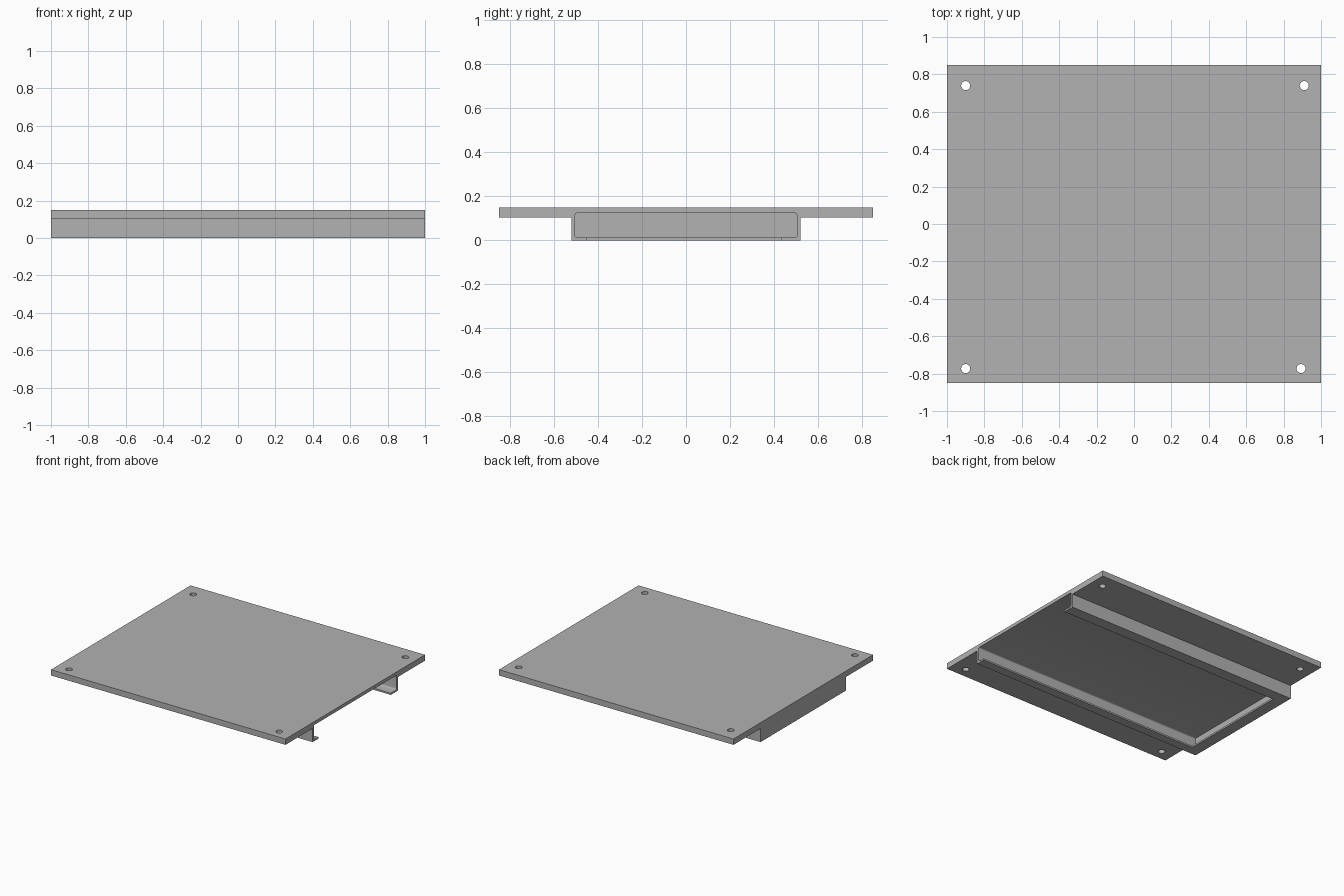
import bpy
import bmesh
from mathutils import Matrix, Vector

cube = bpy.data.objects.get("Cube")
if cube:
    bpy.data.objects.remove(cube, do_unlink=True)

grey = bpy.data.materials.new("plain grey")
grey.use_nodes = True
colour = (0.445, 0.445, 0.445, 1)
grey.diffuse_color = colour
grey.node_tree.nodes["Principled BSDF"].inputs["Base Color"].default_value = colour


def make_object(name, bm):
    bmesh.ops.recalc_face_normals(bm, faces=bm.faces)
    mesh = bpy.data.meshes.new(name)
    bm.to_mesh(mesh)
    bm.free()
    mesh.materials.append(grey)
    obj = bpy.data.objects.new(name, mesh)
    bpy.context.collection.objects.link(obj)
    return obj


def box(name, low, high, round_edges=0):
    low, high = Vector(low), Vector(high)
    bm = bmesh.new()
    bmesh.ops.create_cube(bm, size=1)
    bmesh.ops.scale(bm, vec=high - low, verts=bm.verts)
    bmesh.ops.translate(bm, vec=(low + high) / 2, verts=bm.verts)
    if round_edges:
        # round only the edges running along x
        along = [e for e in bm.edges
                 if abs(e.verts[0].co.x - e.verts[1].co.x) > 0.1]
        bmesh.ops.bevel(bm, geom=along, offset=round_edges, segments=4,
                        profile=0.5, affect='EDGES')
    return make_object(name, bm)


def cut(target, cutter):
    mod = target.modifiers.new("cut", 'BOOLEAN')
    mod.operation = 'DIFFERENCE'
    mod.solver = 'EXACT'
    mod.object = cutter
    bpy.context.view_layer.objects.active = target
    bpy.ops.object.modifier_apply(modifier=mod.name)
    bpy.data.objects.remove(cutter, do_unlink=True)


# Plate with the channel block under it, as one extruded T profile
half = [(0.52, 0), (0.52, 0.105), (0.85, 0.105), (0.85, 0.15)]
profile = half + [(-y, z) for y, z in reversed(half)]
bm = bmesh.new()
face = bm.faces.new([bm.verts.new((-1, y, z)) for y, z in profile])
ext = bmesh.ops.extrude_face_region(bm, geom=[face], use_keep_orig=True)
bmesh.ops.translate(bm, vec=(2, 0, 0),
                    verts=[g for g in ext["geom"] if isinstance(g, bmesh.types.BMVert)])
plate = make_object("mounting_plate", bm)

# Pocket, open at the +x end, and the narrower slot through its floor
cut(plate, box("pocket_cutter", (-0.985, -0.505, 0.013), (1.1, 0.505, 0.124), 0.01))
cut(plate, box("slot_cutter", (-0.91, -0.45, -0.1), (1.1, 0.433, 0.06)))

# Corner screw holes
for x, y in [(-0.9, 0.74), (0.91, 0.74), (-0.9, -0.773), (0.893, -0.773)]:
    bm = bmesh.new()
    bmesh.ops.create_cone(bm, cap_ends=True, segments=32, radius1=0.024,
                          radius2=0.024, depth=0.4,
                          matrix=Matrix.Translation((x, y, 0.12)))
    cut(plate, make_object("hole_cutter", bm))

# Smooth the holes and pocket corners, keep the other edges sharp
plate.select_set(True)
bpy.context.view_layer.objects.active = plate
bpy.ops.object.shade_smooth_by_angle(angle=0.5)
